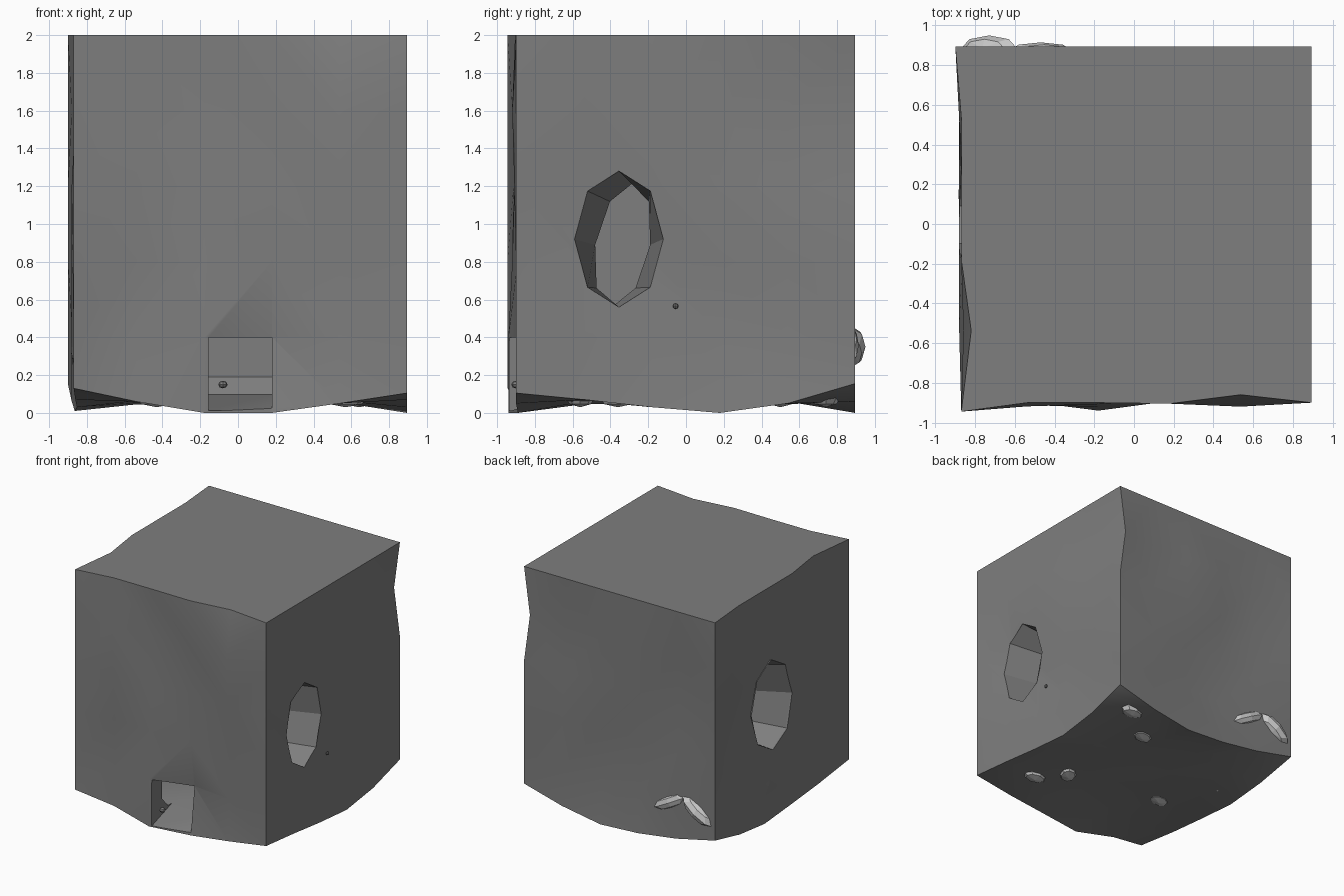
import bpy, bmesh, math

if "Cube" in bpy.data.objects:
    bpy.data.objects.remove(bpy.data.objects["Cube"])

LEFT_TOP = [-.87, -.82, -.87, -.87, -.87, -.90]      # top-edge wobble, front to back
FRONT_TOP = [-.945, -.90, -.90, -.905, -.86, -.90]   # top-edge wobble, left to right
FRONT_BOTTOM = [.13, .06, 0, 0, .05, .105]           # heights of the lower edges
RIGHT_BOTTOM = [.105, .07, .03, 0, .05, .155]
BACK_BOTTOM = [.15, .07, .02, 0, .06, .155]
LEFT_BOTTOM = [.13, .07, .03, .01, .06, .15]


def material(name, g):
    m = bpy.data.materials.new(name)
    m.diffuse_color = (g, g, g, 1)
    m.use_nodes = True
    m.node_tree.nodes["Principled BSDF"].inputs["Base Color"].default_value = m.diffuse_color
    return m


rock = material("rock_grey", .21)
pale = material("pale_stone", .95)


def finish(name, bm):
    me = bpy.data.meshes.new(name)
    bm.to_mesh(me)
    bm.free()
    me.materials.append(rock)
    ob = bpy.data.objects.new(name, me)
    bpy.context.collection.objects.link(ob)
    return ob


def loft(name, rings, caps=True):
    """Solid (or open funnel) through rings of equal point count."""
    bm = bmesh.new()
    vs = [[bm.verts.new(p) for p in r] for r in rings]
    n = len(rings[0])
    for a, b in zip(vs, vs[1:]):
        for i in range(n):
            bm.faces.new((a[i], a[(i + 1) % n], b[(i + 1) % n], b[i]))
    if caps:
        bm.faces.new(vs[0])
        bm.faces.new(vs[-1])
    bmesh.ops.recalc_face_normals(bm, faces=bm.faces)
    if not caps:
        bmesh.ops.reverse_faces(bm, faces=bm.faces)
    return finish(name, bm)


def carve(target, cutter):
    mod = target.modifiers.new("carve", 'BOOLEAN')
    mod.operation, mod.solver, mod.object = 'DIFFERENCE', 'EXACT', cutter
    bpy.context.view_layer.objects.active = target
    bpy.ops.object.modifier_apply(modifier=mod.name)
    bpy.data.objects.remove(cutter)


def stone(name, loc, size, tilt=(0, 0, 0), mat=rock):
    bpy.ops.mesh.primitive_uv_sphere_add(segments=8, ring_count=4, location=loc, rotation=tilt)
    ob = bpy.context.object
    ob.name, ob.scale = name, size
    bpy.ops.object.transform_apply(location=True, rotation=True, scale=True)
    ob.data.materials.append(mat)


# Rock block: 5 x 5 x 5 grid, wavy walls, flat top, bowed underside
bm = bmesh.new()
bmesh.ops.create_cube(bm, size=2)
bmesh.ops.subdivide_edges(bm, edges=bm.edges[:], cuts=4, use_grid_fill=True)
for v in bm.verts:
    i, j, k = (round((c + 1) * 2.5) for c in v.co)
    u, w, h = v.co
    x, y, z = u * .895, w * .895, h + 1
    if i == 0:
        x = LEFT_TOP[j] if k == 5 or j in (0, 5) else -.868 + .015 * math.sin(3 * w + 4 * h)
        if j == 0:
            x = -.87
    elif i == 5:
        x = .895 if j in (0, 5) or k in (0, 5) else .875 + .018 * math.sin(4 * h + 3 * w)
        if j == 5 and k == 4:
            x = .84
    if j == 0:
        y = FRONT_TOP[i] if k == 5 or i in (0, 5) else -.90 + .02 * math.sin(5 * u + 3 * h)
        if k < 2 and i in (2, 3):                     # either side of the doorway
            y = -.94 if i == 2 else (-.89, -.84)[k]
    elif j == 5 and 0 < i < 5 and 0 < k < 5:
        y = .875 + .018 * math.sin(4 * u + 3 * h)
    if k == 0:
        z = .055 + .01 * math.sin(4 * u + 3 * w)
        z = (FRONT_BOTTOM[i] if j == 0 else BACK_BOTTOM[i] if j == 5 else
             LEFT_BOTTOM[j] if i == 0 else RIGHT_BOTTOM[j] if i == 5 else z)
    v.co = (x, y, z)
bmesh.ops.triangulate(bm, faces=bm.faces[:])
bmesh.ops.recalc_face_normals(bm, faces=bm.faces)
block = finish("rock_block", bm)


# Hollow inside
def square(r, z):
    return [(-r, -r, z), (r, -r, z), (r, r, z), (-r, r, z)]


carve(block, loft("hollow_cutter", [square(.72, .10), square(.80, .19), square(.80, 1.93)]))


# Eight-sided windows in the side walls, each with a narrowing funnel
def window_ring(x, cy, cz, ry, rz, lean=0):
    return [(x, cy + ry * math.sin(math.tau * n / 8) + lean * math.cos(math.tau * n / 8),
             cz + rz * math.cos(math.tau * n / 8)) for n in range(8)]


for side, cy, cz, ry, rz in [(1, -.355, .92, .235, .36), (-1, .09, .99, .265, .38)]:
    carve(block, loft("window_cutter", [window_ring(side * 1.0, cy, cz, ry, rz),
                                        window_ring(side * .7, cy, cz, ry, rz)]))
    loft("right_window_funnel" if side > 0 else "left_window_funnel",
         [window_ring(side * .865, cy, cz, ry, rz),
          window_ring(side * .5, cy + .02, cz - .03, ry * .62, rz * .9, .05)], caps=False)


# Square doorway with a rising sill
def door_ring(y, x0, x1, z0, z1):
    return [(x0, y, z0), (x1, y, z0), (x1, y, z1), (x0, y, z1)]


carve(block, loft("door_cutter", [
    door_ring(-1.1, -.155, .18, .004, .40), door_ring(-.925, -.155, .18, .012, .40),
    door_ring(-.65, -.155, .18, .105, .40)]))

bpy.ops.object.select_all(action='DESELECT')
block.select_set(True)
bpy.context.view_layer.objects.active = block
bpy.ops.object.shade_smooth_by_angle(angle=math.radians(30))

# Stones poking through the underside
for n, (px, py, turn) in enumerate([(.64, .74, 0), (.57, -.56, 0), (.39, -.36, 1.0),
                                    (.33, .5, .4), (-.43, -.2, .3), (-.67, .25, 1.1)]):
    stone(f"floor_stone_{n + 1}", (px, py, .085), (.12, .08, .055), (0, 0, turn), pale)

# Boulders showing through the back and left walls
stone("back_boulder_a", (-.73, .885, .35), (.17, .065, .06), (0, -.6, 0), pale)
stone("back_boulder_b", (-.47, .875, .36), (.18, .04, .05), (0, .5, 0), pale)
stone("left_boulder", (-.845, .15, .33), (.04, .19, .15), (.4, 0, 0))
stone("right_pebble", (.88, -.055, .565), (.012, .015, .015))
stone("front_pebble", (-.08, -.90, .15), (.025, .025, .02))
